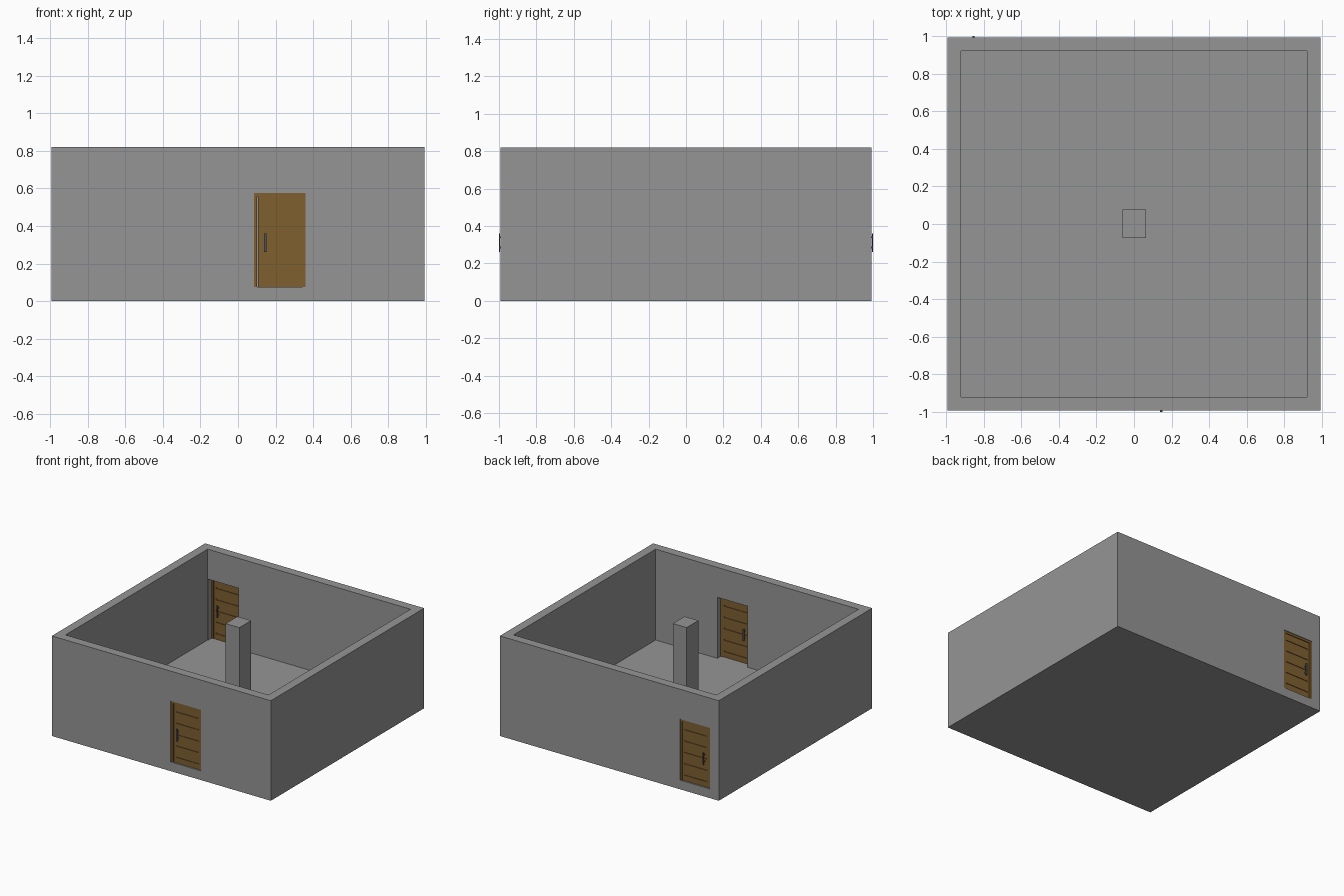
import bpy
from mathutils import Vector

cube = bpy.data.objects.get("Cube")
if cube:
    bpy.data.objects.remove(cube, do_unlink=True)


def material(name, rgb):
    m = bpy.data.materials.new(name)
    m.use_nodes = True
    m.diffuse_color = (*rgb, 1)
    m.node_tree.nodes["Principled BSDF"].inputs["Base Color"].default_value = (*rgb, 1)
    return m


GREY = material("concrete grey", (0.30, 0.30, 0.30))
WOOD = material("door brown", (0.21, 0.115, 0.03))
STEEL = material("handle steel", (0.08, 0.09, 0.10))


def box(name, mat, x, y, z):
    """Box from (low, high) pairs on each axis."""
    bpy.ops.mesh.primitive_cube_add(size=1)
    o = bpy.context.object
    o.name = name
    spans = [sorted(s) for s in (x, y, z)]
    size = Vector([b - a for a, b in spans])
    mid = Vector([(a + b) / 2 for a, b in spans])
    for v in o.data.vertices:
        v.co = Vector([c * s for c, s in zip(v.co, size)]) + mid
    o.data.materials.append(mat)
    return o


def cut(target, cutter):
    mod = target.modifiers.new("cut", "BOOLEAN")
    mod.operation = "DIFFERENCE"
    mod.solver = "EXACT"
    mod.object = cutter
    bpy.context.view_layer.objects.active = target
    bpy.ops.object.modifier_apply(modifier=mod.name)
    bpy.data.objects.remove(cutter, do_unlink=True)


HALF, INNER, TOP, FLOOR = 0.993, 0.92, 0.82, 0.075
DOOR_W, DOOR_TOP = 0.275, 0.575

# Open room: floor and four walls
room = box("room_shell", GREY, (-HALF, HALF), (-HALF, HALF), (0, TOP))
cut(room, box("room_cutter", GREY, (-INNER, INNER), (-INNER, INNER), (FLOOR, 1)))

# Central pillar
box("pillar", GREY, (-0.06, 0.065), (-0.075, 0.077), (FLOOR, TOP))


def door(label, x0, side):
    """Door in the front (side -1) or back (side 1) wall, low x edge at x0."""
    x1 = x0 + DOOR_W

    def part(name, mat, x, depth, z):
        return box(f"{label}_{name}", mat, (x0 + x[0], x0 + x[1]),
                   (side * depth[0], side * depth[1]), z)

    cut(room, box("door_cutter", GREY, (x0, x1), (side * 0.9, side * 1.1), (FLOOR, DOOR_TOP)))

    # Frame
    frame = (0.963, 0.988)
    part("low_jamb", WOOD, (0, 0.016), frame, (FLOOR, DOOR_TOP))
    part("high_jamb", WOOD, (DOOR_W - 0.016, DOOR_W), frame, (FLOOR, DOOR_TOP))
    part("lintel", WOOD, (0.016, DOOR_W - 0.016), frame, (0.557, DOOR_TOP))

    # Leaf core with planks and stiles standing proud on both faces
    core, proud = (0.972, 0.977), (0.967, 0.982)
    lo, hi, bottom, top = 0.021, DOOR_W - 0.016, FLOOR, 0.557
    part("leaf_core", WOOD, (lo, hi), core, (bottom, top))
    part("low_stile", WOOD, (lo, lo + 0.018), proud, (bottom, top))
    part("high_stile", WOOD, (hi - 0.012, hi), proud, (bottom, top))
    grooves = [0.125 + 0.093 * i for i in range(5)]
    edges = [bottom] + [g + s for g in grooves for s in (-0.005, 0.005)] + [top]
    for i in range(0, len(edges), 2):
        part(f"plank_{i // 2 + 1}", WOOD, (lo + 0.018, hi - 0.012), proud, edges[i:i + 2])

    # Handles on both faces
    for name, bar, post in (("outer", (0.994, 1.0), (0.981, 0.995)),
                            ("inner", (0.949, 0.955), (0.954, 0.968))):
        part(f"{name}_handle_bar", STEEL, (0.054, 0.066), bar, (0.262, 0.36))
        for z in (0.28, 0.335):
            part(f"{name}_handle_post", STEEL, (0.056, 0.064), post, (z, z + 0.01))


door("front_door", 0.085, -1)
door("back_door", -0.915, 1)
